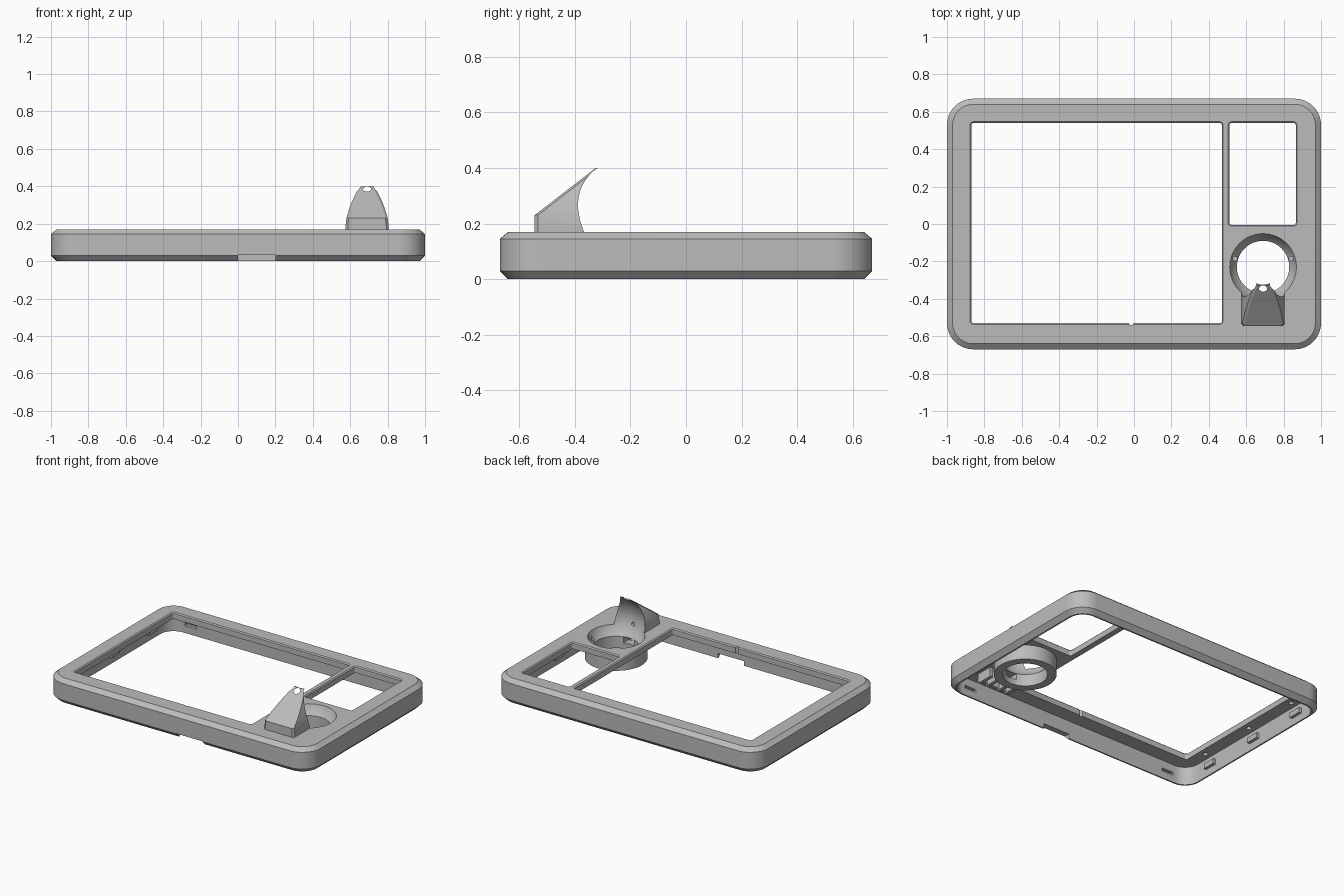
import bpy, bmesh, math
from mathutils import Vector, Matrix

old = bpy.data.objects.get("Cube")
if old:
    bpy.data.objects.remove(old, do_unlink=True)

grey = bpy.data.materials.new("matte grey")
grey.use_nodes = True
GREY = (0.5, 0.5, 0.5, 1)
grey.diffuse_color = GREY
grey.node_tree.nodes["Principled BSDF"].inputs["Base Color"].default_value = GREY

STICK = Vector((0.69, -0.23, 0.235))   # centre of the round dish
DISH_R = 0.19


def finish(name, bm):
    bmesh.ops.recalc_face_normals(bm, faces=bm.faces)
    mesh = bpy.data.meshes.new(name)
    bm.to_mesh(mesh)
    bm.free()
    mesh.materials.append(grey)
    obj = bpy.data.objects.new(name, mesh)
    bpy.context.collection.objects.link(obj)
    return obj


def loft(name, rings):
    """Closed solid through a stack of equal-length point rings."""
    bm = bmesh.new()
    rows = [[bm.verts.new(p) for p in ring] for ring in rings]
    n = len(rows[0])
    for a, b in zip(rows, rows[1:]):
        for i in range(n):
            j = (i + 1) % n
            bm.faces.new((a[i], a[j], b[j], b[i]))
    bm.faces.new(rows[0][::-1])
    bm.faces.new(rows[-1])
    return finish(name, bm)


def rounded(x0, x1, y0, y1, r, z, inset=0, steps=10):
    """Rounded rectangle ring; a negative inset grows it."""
    r = max(r - inset, 0.003)
    x0, x1, y0, y1 = x0 + inset + r, x1 - inset - r, y0 + inset + r, y1 - inset - r
    ring = []
    for k, (cx, cy) in enumerate(((x1, y1), (x0, y1), (x0, y0), (x1, y0))):
        for s in range(steps + 1):
            a = math.pi / 2 * (k + s / steps)
            ring.append((cx + r * math.cos(a), cy + r * math.sin(a), z))
    return ring


def box(name, x0, x1, y0, y1, z0, z1):
    return loft(name, [[(x0, y0, z), (x1, y0, z), (x1, y1, z), (x0, y1, z)] for z in (z0, z1)])


def cylinder(name, centre, radius, depth, axis=(0, 0, 1), segments=64):
    bm = bmesh.new()
    turn = Vector((0, 0, 1)).rotation_difference(Vector(axis)).to_matrix().to_4x4()
    bmesh.ops.create_cone(bm, cap_ends=True, segments=segments, radius1=radius, radius2=radius,
                          depth=depth, matrix=Matrix.Translation(centre) @ turn)
    return finish(name, bm)


def combine(target, other, operation):
    mod = target.modifiers.new(operation.lower(), "BOOLEAN")
    mod.operation, mod.solver, mod.object = operation, "EXACT", other
    bpy.context.view_layer.objects.active = target
    bpy.ops.object.modifier_apply(modifier=mod.name)
    bpy.data.objects.remove(other, do_unlink=True)


# Outer case with chamfered rims
OUTER = (-1, 1, -0.67, 0.67, 0.14)
case = loft("case_frame", [rounded(*OUTER, z, inset)
                           for z, inset in ((0, 0.03), (0.03, 0), (0.145, 0), (0.17, 0.03))])

# Hollow underside
combine(case, loft("cavity", [rounded(*OUTER, z, 0.04) for z in (-0.1, 0.125)]), "DIFFERENCE")

# Two display windows with a fine chamfer at the top
for x0, x1, y0, y1 in ((-0.87, 0.47, -0.53, 0.54), (0.51, 0.865, -0.005, 0.54)):
    rings = [rounded(x0, x1, y0, y1, 0.012, z, grow, 4)
             for z, grow in ((0.05, 0), (0.163, 0), (0.171, -0.008), (0.2, -0.008))]
    combine(case, loft("window", rings), "DIFFERENCE")

# Collar below the dish
combine(case, cylinder("collar", (STICK.x, STICK.y, 0.085), 0.195, 0.12), "UNION")

# Hood: narrowing upward, sloping back, with softened front edges
rings = []
for z, w in ((0.13, 0.115), (0.19, 0.115), (0.23, 0.11), (0.26, 0.102), (0.29, 0.092),
             (0.32, 0.08), (0.35, 0.066), (0.38, 0.051), (0.4, 0.04)):
    front = -0.545 + max(0, z - 0.23) * 1.294
    c = 0.012
    rings.append([(STICK.x + x, y, z) for x, y in (
        (-w + c, front), (w - c, front), (w, front + c), (w, -0.23), (-w, -0.23), (-w, front + c))])
combine(case, loft("hood", rings), "UNION")

# Spherical dish and the round opening beneath it
bm = bmesh.new()
bmesh.ops.create_uvsphere(bm, u_segments=64, v_segments=40, radius=DISH_R,
                          matrix=Matrix.Translation(STICK))
combine(case, finish("dish", bm), "DIFFERENCE")
combine(case, cylinder("opening", (STICK.x, STICK.y, 0.05), 0.14, 0.2), "DIFFERENCE")

# Pocket inside the hood and a cable slot into the dish
combine(case, box("pocket", 0.605, 0.775, -0.525, -0.44, 0.05, 0.2), "DIFFERENCE")
combine(case, box("cable_slot", 0.65, 0.73, -0.45, -0.33, 0.065, 0.105), "DIFFERENCE")
combine(case, cylinder("sensor_hole", (STICK.x, -0.42, 0.185), 0.012, 0.08, (0, 1, 0), 16),
        "DIFFERENCE")

# Screw holes in the dish, wall slots and sunk shelf holes on both sides
for side in (-1, 1):
    combine(case, cylinder("screw_hole", (STICK.x + side * 0.15, -0.185, 0.12), 0.012, 0.12,
                           segments=16), "DIFFERENCE")
    for end in (-1, 1):
        x, y = side * 0.8, end * 0.635
        combine(case, box("wall_slot", x - 0.045, x + 0.045, y - 0.015, y + 0.015, 0.05, 0.07),
                "DIFFERENCE")
    for y in (-0.4, 0.02, 0.43):
        combine(case, cylinder("shelf_hole", (side * 0.915, y, 0.125), 0.016, 0.05, segments=16),
                "DIFFERENCE")

# Cable notch in the front rim and a small groove in the window edge
combine(case, box("rim_notch", 0, 0.2, -0.7, -0.6, -0.02, 0.032), "DIFFERENCE")
combine(case, cylinder("groove", (-0.015, -0.53, 0.12), 0.012, 0.2, segments=12), "DIFFERENCE")

# Clips on the inside of the end walls
for side, label in ((-1, "right"), (1, "left")):
    for i, y in enumerate((-0.4, 0.02, 0.43)):
        xs = sorted((side * 0.965, side * 0.94))
        box(f"{label}_clip_{i + 1}", *xs, y - 0.045, y + 0.045, 0.05, 0.085)

# Bracket under the hood
box("bracket_bar", 0.59, 0.79, -0.545, -0.525, 0.07, 0.13)
for i, x in enumerate((0.585, 0.645, 0.735, 0.795)):
    box(f"bracket_post_{i + 1}", x - 0.012, x + 0.012, -0.545, -0.43, 0.06, 0.13)

# Smooth the curved faces, keep edges sharp
bpy.ops.object.select_all(action="DESELECT")
case.select_set(True)
bpy.context.view_layer.objects.active = case
bpy.ops.object.shade_smooth_by_angle(angle=math.radians(25))
